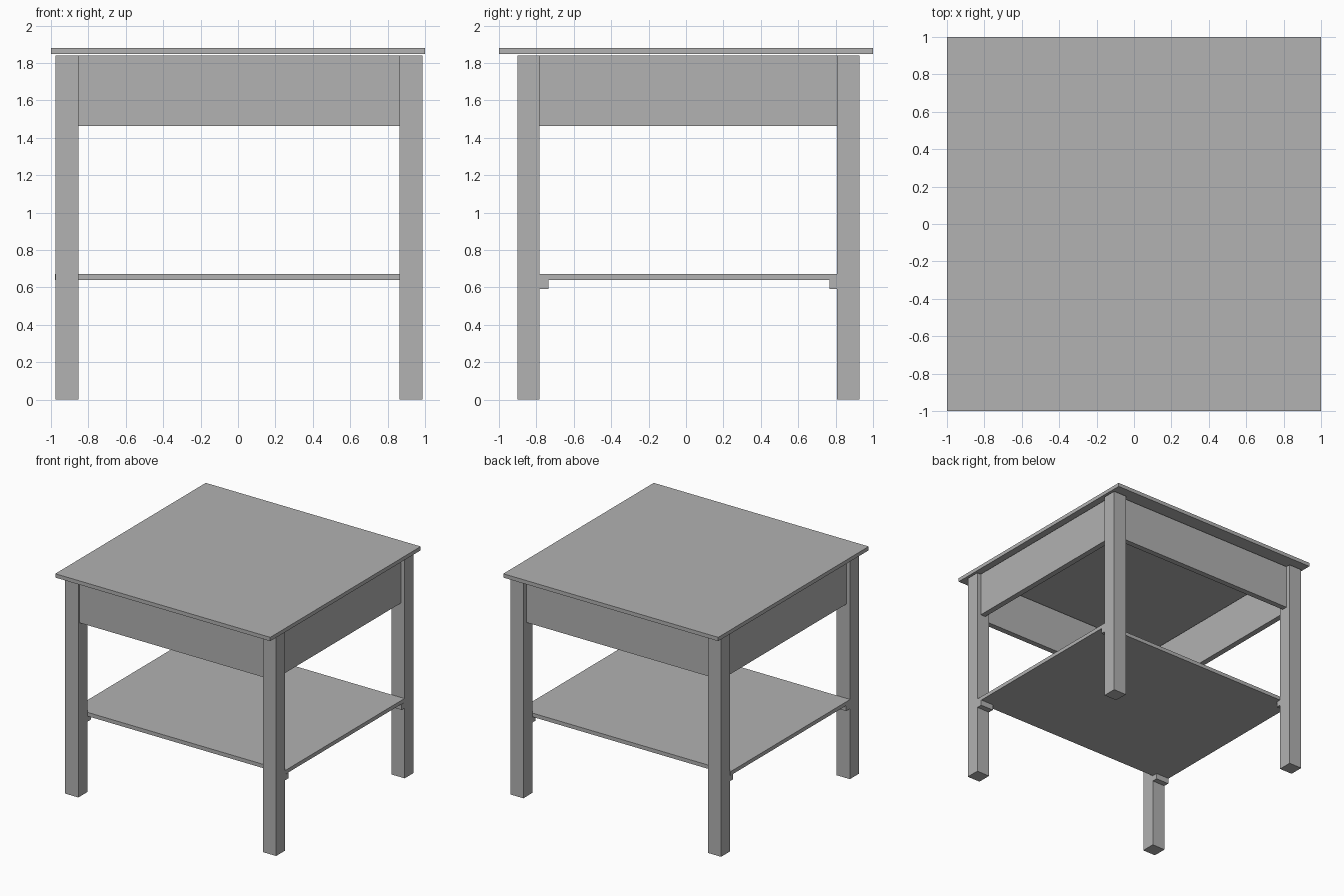
import bpy
import bmesh
from mathutils import Vector

cube = bpy.data.objects.get("Cube")
if cube:
    bpy.data.objects.remove(cube, do_unlink=True)

# Single flat grey finish
GREY = (0.445, 0.445, 0.445, 1.0)
grey = bpy.data.materials.new("grey_paint")
grey.use_nodes = True
grey.diffuse_color = GREY
grey.node_tree.nodes["Principled BSDF"].inputs["Base Color"].default_value = GREY


def box(name, x, y, z):
    """Box spanning the given (min, max) range on each axis."""
    lo, hi = (Vector(c) for c in zip(x, y, z))
    bm = bmesh.new()
    bmesh.ops.create_cube(bm, size=1)
    bmesh.ops.scale(bm, vec=hi - lo, verts=bm.verts)
    mesh = bpy.data.meshes.new(name)
    bm.to_mesh(mesh)
    bm.free()
    mesh.materials.append(grey)
    obj = bpy.data.objects.new(name, mesh)
    obj.location = (lo + hi) / 2
    bpy.context.collection.objects.link(obj)
    return obj


# Main ranges: legs on each side, and heights
LEG_X = {"right": (-0.976, -0.854), "left": (0.864, 0.986)}
LEG_Y = {"front": (-0.902, -0.783), "back": (0.807, 0.927)}
INNER_X = (-0.854, 0.864)
INNER_Y = (-0.783, 0.807)
APRON_Z = (1.464, 1.84)
BRACKET_Z = (0.591, 0.639)

# Table top, floating just above the frame
box("table_top", (-1, 1), (-1, 1), (1.848, 1.88))

# Lower shelf between the front and back legs
box("shelf", (-0.979, 0.984), INNER_Y, (0.639, 0.671))

# Legs, each with a small bracket carrying the shelf
BRACKET_Y = {"front": (-0.783, -0.735), "back": (0.767, 0.807)}
for side, x in LEG_X.items():
    for end, y in LEG_Y.items():
        box(f"{end}_{side}_leg", x, y, (0, 1.84))
        box(f"{end}_{side}_shelf_bracket", x, BRACKET_Y[end], BRACKET_Z)

# Apron panels, set back slightly from the outer leg faces
box("front_apron", INNER_X, (-0.888, -0.84), APRON_Z)
box("back_apron", INNER_X, (0.84, 0.888), APRON_Z)
box("right_apron", (-0.945, -0.897), INNER_Y, APRON_Z)
box("left_apron", (0.902, 0.95), INNER_Y, APRON_Z)
